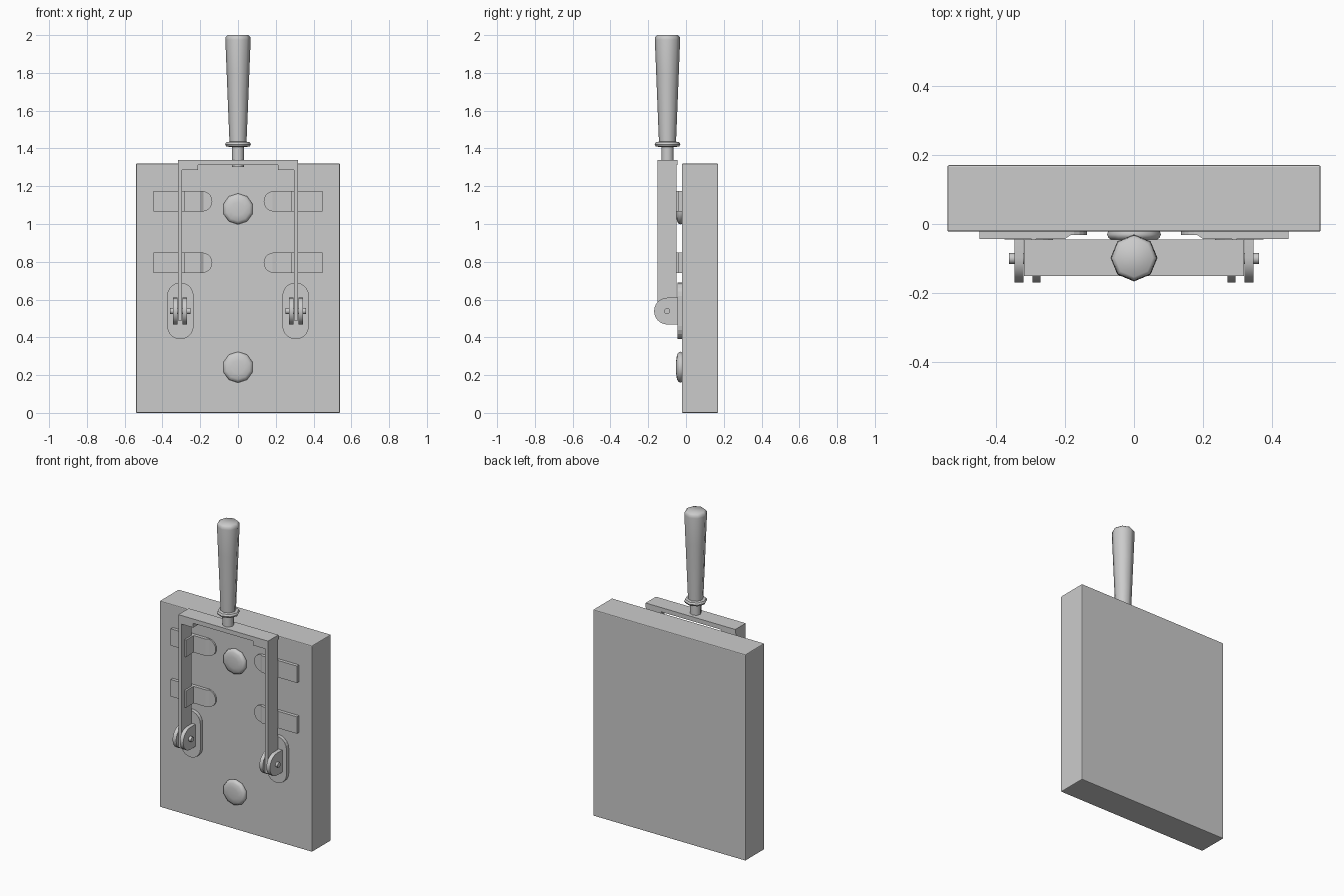
import bpy, bmesh, math
from mathutils import Vector

if "Cube" in bpy.data.objects:
    bpy.data.objects.remove(bpy.data.objects["Cube"])


def finish(name, bm, bevel=0.0, smooth=False):
    bmesh.ops.recalc_face_normals(bm, faces=bm.faces)
    me = bpy.data.meshes.new(name)
    bm.to_mesh(me)
    bm.free()
    ob = bpy.data.objects.new(name, me)
    bpy.context.collection.objects.link(ob)
    if bevel:
        mod = ob.modifiers.new("bevel", "BEVEL")
        mod.width = bevel
        mod.segments = 2
    if smooth:
        bpy.ops.object.select_all(action="DESELECT")
        bpy.context.view_layer.objects.active = ob
        ob.select_set(True)
        bpy.ops.object.shade_smooth_by_angle(angle=math.radians(50))
    return ob


def prism(name, pts, axis, lo, hi, **kw):
    """Extrude a 2D outline along an axis (x: y,z / y: x,z / z: x,y)."""
    place = {"x": lambda a, b, t: (t, a, b),
             "y": lambda a, b, t: (a, t, b),
             "z": lambda a, b, t: (a, b, t)}[axis]
    bm = bmesh.new()
    face = bm.faces.new([bm.verts.new(place(a, b, lo)) for a, b in pts])
    ext = bmesh.ops.extrude_face_region(bm, geom=[face])["geom"]
    vec = Vector(place(0, 0, hi - lo))
    bmesh.ops.translate(bm, vec=vec, verts=[v for v in ext if isinstance(v, bmesh.types.BMVert)])
    return finish(name, bm, **kw)


def rect(a0, a1, b0, b1):
    return [(a0, b0), (a1, b0), (a1, b1), (a0, b1)]


def arc(ca, cb, r, start, end, n):
    return [(ca + r * math.cos(math.radians(start + (end - start) * i / n)),
             cb + r * math.sin(math.radians(start + (end - start) * i / n))) for i in range(n + 1)]


def lathe(name, profile, sides, center, forward=False):
    """Revolve (radius, height) points about z, or about -y when forward."""
    bm = bmesh.new()
    rings = []
    for r, h in profile:
        ring = []
        for i in range(sides):
            a = 2 * math.pi * i / sides
            s, c = r * math.sin(a), r * math.cos(a)
            ring.append(bm.verts.new(Vector(center) + Vector((s, -h, c) if forward else (s, c, h))))
        rings.append(ring)
    for lower, upper in zip(rings, rings[1:]):
        for i in range(sides):
            j = (i + 1) % sides
            bm.faces.new((lower[i], lower[j], upper[j], upper[i]))
    bm.faces.new(rings[0])
    bm.faces.new(rings[-1])
    return finish(name, bm, smooth=True)


# Base slab
prism("base", rect(-0.54, 0.54, 0, 1.32), "y", -0.022, 0.17, bevel=0.005)

# Domed screw heads
for label, z in (("upper", 1.08), ("lower", 0.242)):
    lathe(label + "_screw_head",
          [(0.078, -0.002), (0.082, 0.008), (0.078, 0.018), (0.064, 0.026), (0.035, 0.030)],
          10, (0, -0.022, z), forward=True)

# Handle: stem, collar and tapered grip
HY = -0.098
lathe("handle_stem", [(0.033, 1.303), (0.033, 1.42)], 8, (0, HY, 0))
lathe("handle_collar", [(0.045, 1.408), (0.062, 1.411), (0.068, 1.422), (0.062, 1.433), (0.045, 1.436)],
      8, (0, HY, 0))
lathe("handle_grip", [(0.045, 1.43), (0.052, 1.60), (0.060, 1.80), (0.067, 1.975), (0.065, 1.99), (0.055, 2.0)],
      8, (0, HY, 0))

# Crossbar joining the blades
prism("crossbar", rect(-0.318, 0.318, 1.312, 1.34), "y", -0.15, -0.045)

for side, s in (("left", -1), ("right", 1)):
    def span(a, b):
        return min(s * a, s * b), max(s * a, s * b)

    # Blade with a bent flange under the crossbar
    blade = [(0.318, 0.49), (0.318, 1.312), (0.212, 1.312), (0.212, 1.285), (0.296, 1.285), (0.296, 0.49)]
    prism(side + "_blade", [(s * x, z) for x, z in blade], "y", -0.15, -0.05)

    # Hinge plate with rounded ends
    cx = 0.305 * s
    prism(side + "_hinge_plate",
          arc(cx, 0.62, 0.07, 0, 180, 10) + arc(cx, 0.46, 0.07, 180, 360, 10),
          "y", -0.045, -0.02)

    # Hinge lugs on either side of the blade, and the pin
    lug = [(-0.04, 0.468), (-0.04, 0.61)] + arc(-0.098, 0.539, 0.071, 90, 270, 12)
    for label, a, b in (("inner", 0.27, 0.294), ("outer", 0.32, 0.345)):
        prism(f"{side}_{label}_hinge_lug", lug, "x", *span(a, b), smooth=True)
    prism(side + "_hinge_pin", arc(-0.1, 0.539, 0.016, 0, 330, 11), "x", *span(0.252, 0.361), smooth=True)

    # Contact clips: strip, stepped round tongue and upright jaw
    for label, z in (("upper", 1.12), ("lower", 0.795)):
        name = f"{side}_{label}_clip"
        strip = [(0.447, -0.02), (0.447, -0.043), (0.2, -0.043), (0.183, -0.032), (0.183, -0.02)]
        prism(name + "_strip", [(s * x, y) for x, y in strip], "z", z - 0.054, z + 0.054)
        tip = arc(0.19, z, 0.054, 90, 270, 10)
        prism(name + "_tongue", [(s * x, b) for x, b in tip], "y", -0.032, -0.02)
        prism(name + "_jaw", rect(-0.12, -0.03, z - 0.054, z + 0.054), "x", *span(0.284, 0.297))
